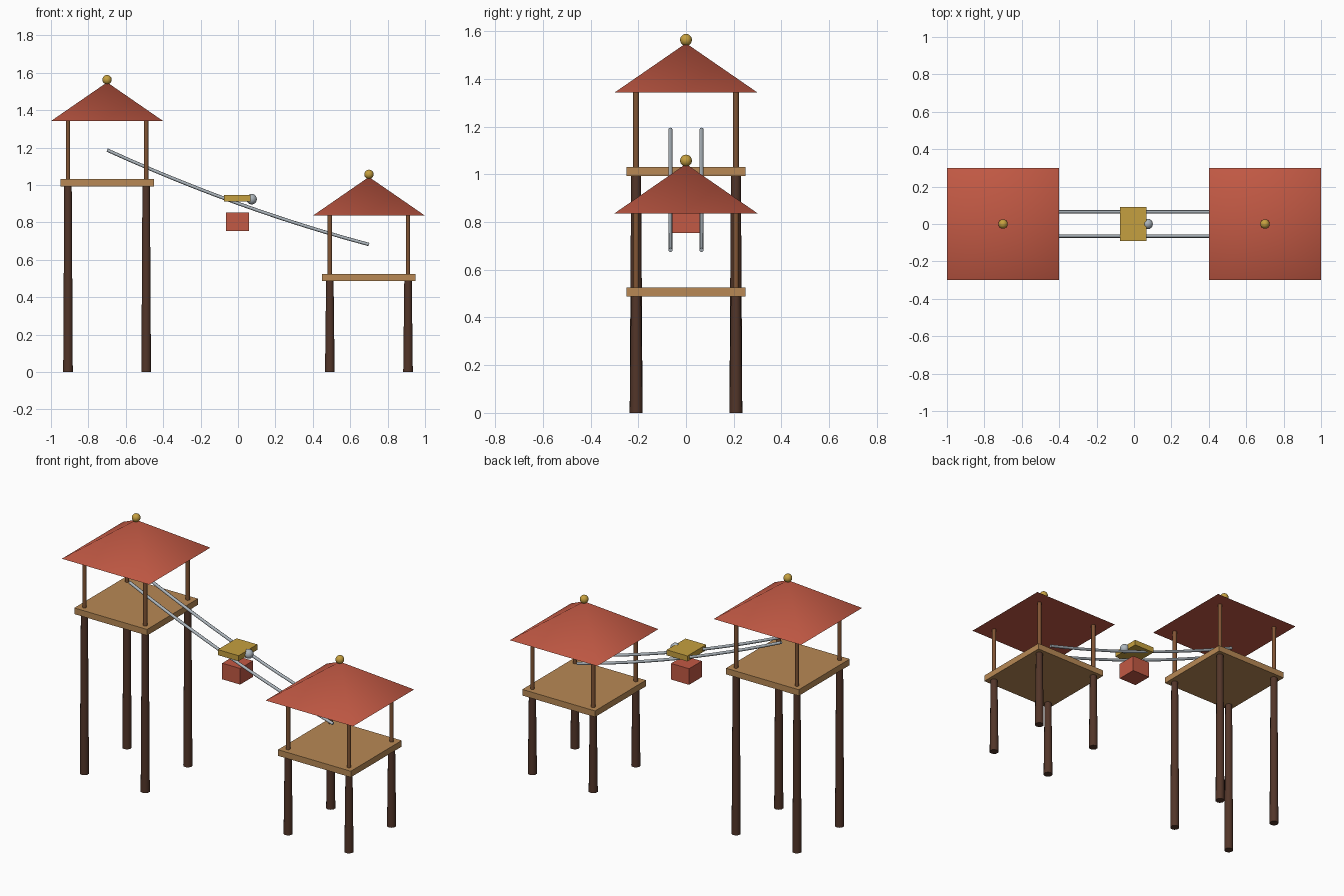
import bpy
import math

if "Cube" in bpy.data.objects:
    bpy.data.objects.remove(bpy.data.objects["Cube"], do_unlink=True)


def material(name, rgb):
    m = bpy.data.materials.new(name)
    m.use_nodes = True
    colour = (*rgb, 1.0)
    m.diffuse_color = colour
    m.node_tree.nodes["Principled BSDF"].inputs["Base Color"].default_value = colour
    return m


ROOF_RED = material("roof red", (0.54, 0.10, 0.058))
PLANK = material("plank wood", (0.48, 0.25, 0.09))
POST = material("post wood", (0.22, 0.09, 0.035))
LEG = material("dark leg wood", (0.085, 0.036, 0.022))
GOLD = material("gold", (0.56, 0.35, 0.05))
STEEL = material("steel", (0.42, 0.47, 0.51))


def finish(name, mat, smooth=None):
    ob = bpy.context.object
    ob.name = name
    ob.data.materials.append(mat)
    if smooth:
        bpy.ops.object.shade_smooth_by_angle(angle=math.radians(smooth))
    return ob


def box(name, centre, size, mat):
    bpy.ops.mesh.primitive_cube_add(size=1, location=centre)
    bpy.context.object.scale = size
    bpy.ops.object.transform_apply(location=False, rotation=False, scale=True)
    return finish(name, mat)


def ball(name, centre, radius, mat):
    bpy.ops.mesh.primitive_uv_sphere_add(segments=16, ring_count=10, radius=radius, location=centre)
    return finish(name, mat, 60)


def pole(name, x, y, z0, z1, r0, r1, mat):
    bpy.ops.mesh.primitive_cone_add(vertices=10, radius1=r0, radius2=r1, depth=z1 - z0,
                                    location=(x, y, (z0 + z1) / 2))
    return finish(name, mat, 50)


def tower(side, cx, floor):
    # floor is the top of the platform
    under, eaves = floor - 0.038, floor + 0.311
    box(side + "_platform", (cx, 0, floor - 0.019), (0.5, 0.5, 0.038), PLANK)
    for sx in (-1, 1):
        for sy in (-1, 1):
            x, y = cx + sx * 0.209, sy * 0.209
            corner = ("left" if sx > 0 else "right") + ("_back" if sy > 0 else "_front")
            pole(f"{side}_leg_{corner}", x, y, 0, under, 0.027, 0.021, LEG)
            pole(f"{side}_post_{corner}", x, y, floor, eaves + 0.01, 0.0125, 0.0125, POST)
    # four-sided roof
    bpy.ops.mesh.primitive_cone_add(vertices=4, radius1=0.3 * math.sqrt(2), radius2=0, depth=0.207,
                                    location=(cx, 0, eaves + 0.1035),
                                    rotation=(0, 0, math.pi / 4))
    finish(side + "_roof", ROOF_RED, 60)
    ball(side + "_roof_finial", (cx, 0, eaves + 0.221), 0.025, GOLD)


tower("tall_tower", -0.7, 1.031)
tower("short_tower", 0.7, 0.525)


# Pair of sagging rails between the towers
def rail(name, y):
    curve = bpy.data.curves.new(name, "CURVE")
    curve.dimensions = "3D"
    curve.bevel_depth = 0.009
    curve.bevel_resolution = 2
    curve.use_fill_caps = True
    count = 13
    line = curve.splines.new("POLY")
    line.points.add(count - 1)
    for i, p in enumerate(line.points):
        t = i / (count - 1)
        z = 1.187 + (0.682 - 1.187) * t - 0.033 * 4 * t * (1 - t)
        p.co = (-0.7 + 1.4 * t, y, z, 1)
    ob = bpy.data.objects.new(name, curve)
    bpy.context.collection.objects.link(ob)
    bpy.ops.object.select_all(action="DESELECT")
    ob.select_set(True)
    bpy.context.view_layer.objects.active = ob
    bpy.ops.object.convert(target="MESH")
    finish(name, STEEL, 50)


rail("front_rail", -0.065)
rail("back_rail", 0.065)

# Cart: deck above the rails, box below, round bumper at the downhill end
box("cart_deck", (-0.003, 0, 0.929), (0.142, 0.184, 0.034), GOLD)
box("cart_box", (-0.003, 0, 0.803), (0.123, 0.125, 0.1), ROOF_RED)
ball("cart_bumper", (0.073, 0, 0.924), 0.028, STEEL)
